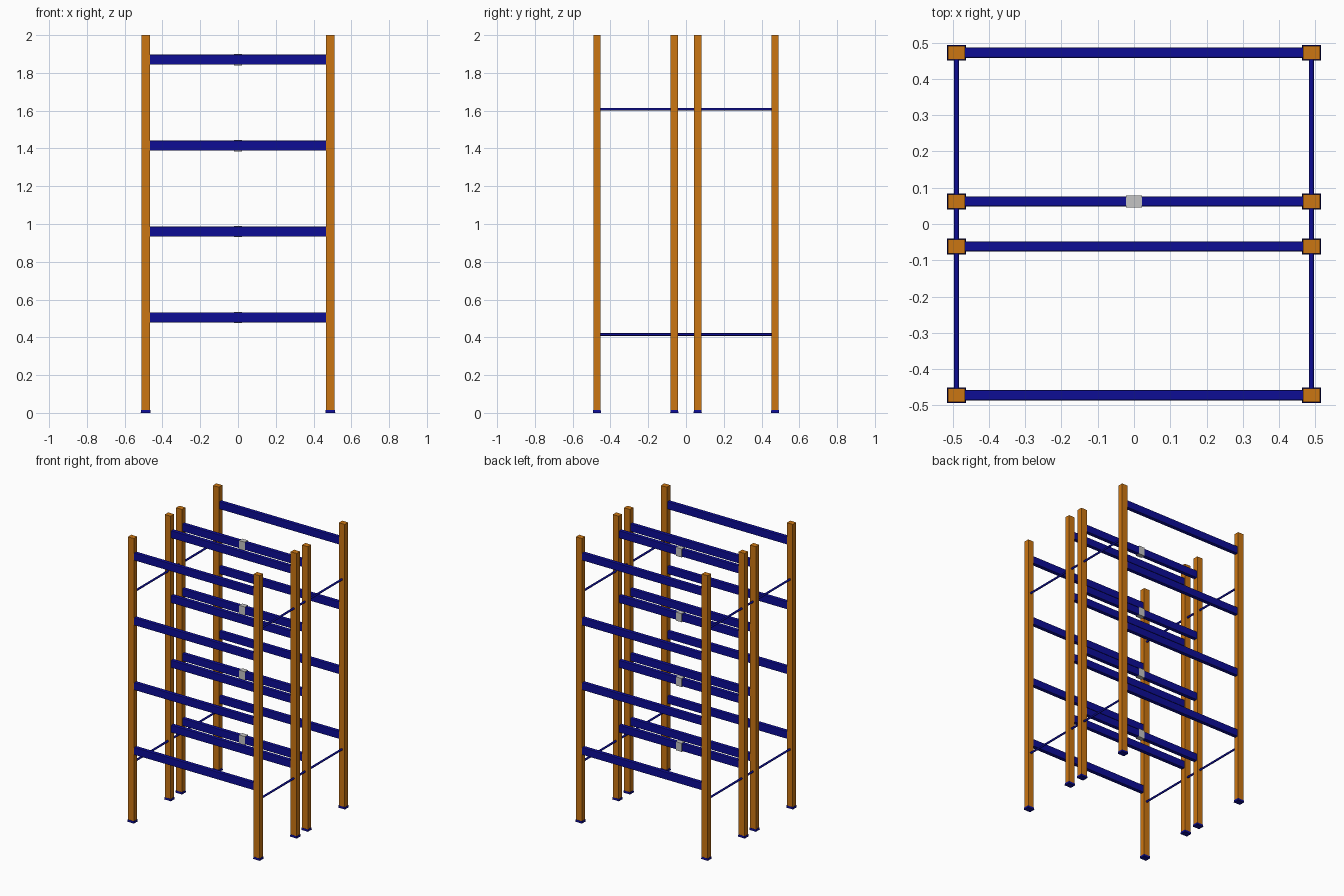
import bpy
import bmesh
from mathutils import Matrix

cube = bpy.data.objects.get("Cube")
if cube:
    bpy.data.objects.remove(cube, do_unlink=True)


def make_material(name, color):
    mat = bpy.data.materials.new(name)
    mat.use_nodes = True
    mat.diffuse_color = (*color, 1)
    mat.node_tree.nodes["Principled BSDF"].inputs["Base Color"].default_value = (*color, 1)
    return mat


ORANGE = make_material("orange paint", (0.60, 0.18, 0.006))
BLUE = make_material("blue paint", (0.004, 0.004, 0.30))
GREY = make_material("grey steel", (0.55, 0.55, 0.55))


def finish(bm, name, mat, location):
    mesh = bpy.data.meshes.new(name)
    bm.to_mesh(mesh)
    bm.free()
    mesh.materials.append(mat)
    obj = bpy.data.objects.new(name, mesh)
    obj.location = location
    bpy.context.collection.objects.link(obj)
    return obj


def box(name, size, location, mat, bevel=0, taper=1):
    bm = bmesh.new()
    bmesh.ops.create_cube(bm, size=1, matrix=Matrix.Diagonal((*size, 1)))
    for v in bm.verts:
        if v.co.z > 0:
            v.co.x *= taper
            v.co.y *= taper
    if bevel:
        # Round only the long edges that run along x
        edges = [e for e in bm.edges
                 if abs(e.verts[0].co.x - e.verts[1].co.x) > size[0] / 2]
        bmesh.ops.bevel(bm, geom=edges, offset=bevel, segments=2,
                        profile=0.5, affect='EDGES')
    return finish(bm, name, mat, location)


def rod(name, y_start, y_end, radius, x, z, mat):
    bm = bmesh.new()
    bmesh.ops.create_cone(bm, cap_ends=True, segments=12, radius1=radius,
                          radius2=radius, depth=y_end - y_start,
                          matrix=Matrix.Rotation(1.5708, 4, 'X'))
    for f in bm.faces:
        f.smooth = len(f.verts) == 4
    return finish(bm, name, mat, (x, (y_start + y_end) / 2, z))


POST_X = 0.489
ROWS = {"front": -0.472, "front_middle": -0.062,
        "back_middle": 0.062, "back": 0.472}
LEVELS = (0.505, 0.96, 1.415, 1.87)
BRACE_LEVELS = (0.415, 1.608)
FOOT = 0.015
POST_W, POST_D = 0.046, 0.038

# Posts on tapered feet
for side, sx in (("left", 1), ("right", -1)):
    for row, y in ROWS.items():
        box(f"{side}_{row}_post", (POST_W, POST_D, 2 - FOOT),
            (sx * POST_X, y, 1 + FOOT / 2), ORANGE)
        box(f"{side}_{row}_foot", (0.052, 0.043, FOOT),
            (sx * POST_X, y, FOOT / 2), BLUE, taper=0.95)

# Shelf beams across each row
for row, y in ROWS.items():
    for i, z in enumerate(LEVELS, 1):
        box(f"{row}_beam_{i}", (2 * POST_X - POST_W, 0.028, 0.053),
            (0, y, z), BLUE, bevel=0.004)

# Steel sleeves around the back middle beams
for i, z in enumerate(LEVELS, 1):
    box(f"beam_sleeve_{i}", (0.044, 0.034, 0.06),
        (0, ROWS["back_middle"], z), GREY)

# Side braces between neighbouring posts
ys = list(ROWS.values())
for side, sx in (("left", 1), ("right", -1)):
    for i, z in enumerate(BRACE_LEVELS, 1):
        for j, (a, b) in enumerate(zip(ys, ys[1:]), 1):
            rod(f"{side}_brace_{i}_{j}", a + POST_D / 2, b - POST_D / 2,
                0.007, sx * POST_X, z, BLUE)
